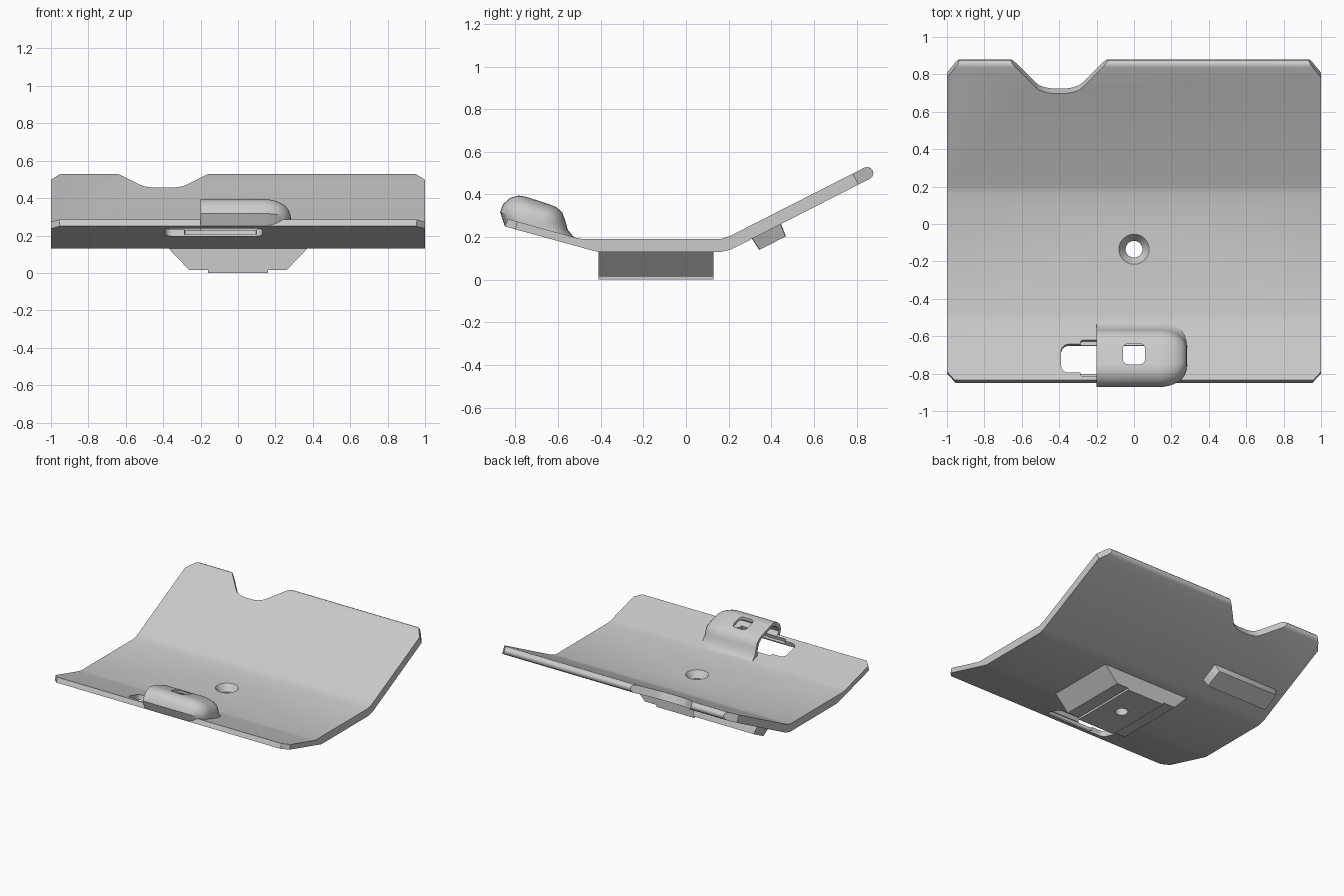
import bpy, bmesh
from math import sin, cos, pi, radians
from mathutils import Matrix, Vector

if "Cube" in bpy.data.objects:
    bpy.data.objects.remove(bpy.data.objects["Cube"])

grey = bpy.data.materials.new("light grey")
grey.use_nodes = True
grey.diffuse_color = (0.6, 0.6, 0.6, 1)
grey.node_tree.nodes["Principled BSDF"].inputs["Base Color"].default_value = (0.6, 0.6, 0.6, 1)


def loft(name, rings):
    """Skin a list of equal-length point rings and cap both ends."""
    bm = bmesh.new()
    loops = [[bm.verts.new(p) for p in ring] for ring in rings]
    n = len(loops[0])
    for a, b in zip(loops, loops[1:]):
        for i in range(n):
            j = (i + 1) % n
            bm.faces.new((a[i], a[j], b[j], b[i]))
    bm.faces.new(loops[0])
    bm.faces.new(loops[-1])
    bmesh.ops.recalc_face_normals(bm, faces=bm.faces)
    mesh = bpy.data.meshes.new(name)
    bm.to_mesh(mesh)
    bm.free()
    mesh.materials.append(grey)
    obj = bpy.data.objects.new(name, mesh)
    bpy.context.collection.objects.link(obj)
    return obj


def prism(name, pts, frame, low, high, taper=(1, 1)):
    """Extrude a 2D outline along the frame's z axis; taper scales the low end."""
    bottom = [frame @ Vector((x * taper[0], y * taper[1], low)) for x, y in pts]
    top = [frame @ Vector((x, y, high)) for x, y in pts]
    return loft(name, [bottom, top])


def round_rect(x0, x1, y0, y1, r, steps=5):
    pts = []
    for k, (cx, cy) in enumerate([(x1 - r, y1 - r), (x0 + r, y1 - r),
                                  (x0 + r, y0 + r), (x1 - r, y0 + r)]):
        for s in range(steps + 1):
            a = (k + s / steps) * pi / 2
            pts.append((cx + r * cos(a), cy + r * sin(a)))
    return pts


def circle(r, n=32):
    return [(r * cos(2 * pi * i / n), r * sin(2 * pi * i / n)) for i in range(n)]


def cut(cutter, *targets):
    cutter.hide_render = True
    for obj in targets:
        mod = obj.modifiers.new("cut", "BOOLEAN")
        mod.operation = "DIFFERENCE"
        mod.solver = "EXACT"
        mod.object = cutter
        bpy.context.view_layer.objects.active = obj
        bpy.ops.object.modifier_apply(modifier=mod.name)
    bpy.data.objects.remove(cutter)


def slope(x, y, z, degrees):
    return Matrix.Translation((x, y, z)) @ Matrix.Rotation(radians(degrees), 4, "X")


BACK, FRONT = 27, -15.4
side_frame = Matrix(((0, 0, 1, 0), (1, 0, 0, 0), (0, 1, 0, 0), (0, 0, 0, 1)))
front_frame = Matrix.Translation((0, -0.14, 0)) @ Matrix.Rotation(pi / 2, 4, "X")

# Bent plate: side profile with a rounded rear tip
tip = [(0.85 + 0.029 * cos(radians(a)), 0.5 + 0.029 * sin(radians(a)))
       for a in range(-63, 118, 30)]
profile = ([(-0.85, 0.25), (-0.45, 0.14), (-0.41, 0.13), (0.16, 0.13), (0.21, 0.141)]
           + tip + [(0.21, 0.207), (0.16, 0.19), (-0.48, 0.19), (-0.52, 0.198), (-0.835, 0.285)])
plate = prism("bent_plate", profile, side_frame, -1, 1)

# Clipped corners and finger notch, cut square to each slope
back = slope(0, 0.85, 0.5, BACK)
front = slope(0, -0.843, 0.268, FRONT)
for s in (-1, 1):
    cut(prism("cutter", [(s * 0.93, 0.035), (s * 1.01, -0.075), (s * 1.1, -0.075), (s * 1.1, 0.1),
                         (s * 0.93, 0.1)], back, -0.1, 0.1), plate)
    cut(prism("cutter", [(s * 0.945, -0.01), (s * 1.01, 0.06), (s * 1.1, 0.06), (s * 1.1, -0.1),
                         (s * 0.945, -0.1)], front, -0.1, 0.1), plate)
half = [(0.275, 0.06), (0.26, 0.03), (0.13, -0.115), (0.105, -0.137), (0.07, -0.15), (0.04, -0.155)]
notch = [(-0.4 + x, y) for x, y in half] + [(-0.4 - x, y) for x, y in reversed(half)]
cut(prism("cutter", notch, back, -0.1, 0.1), plate)

# Mounting block with a slightly raised centre pad
right_half = [(0.38, 0.14), (0.26, 0.015), (0.16, 0.015), (0.16, 0)]
block = prism("mounting_block", right_half + [(-x, z) for x, z in reversed(right_half)],
              front_frame, -0.27, 0.27)

# Countersunk screw hole
hole = Matrix.Translation((0, -0.135, 0))
cut(prism("cutter", circle(0.045), hole, -0.1, 0.4), plate, block)
cut(prism("cutter", circle(0.082), hole, 0.14, 0.192, (0.55, 0.55)), plate)

# Rear foot under the back slope
foot = prism("rear_foot", round_rect(-0.285, 0.285, -0.078, 0.078, 0.01, 2),
             slope(-0.645, 0.378, 0.227, BACK), -0.062, 0.015, (0.91, 0.9))

# Hooded clip: lofted section closing into a dome on one end
section = [(-0.5, 0.185), (-0.53, 0.204), (-0.555, 0.235), (-0.567, 0.28), (-0.582, 0.318),
           (-0.61, 0.342), (-0.65, 0.357), (-0.75, 0.389), (-0.785, 0.395), (-0.825, 0.384),
           (-0.858, 0.355), (-0.872, 0.318), (-0.85, 0.252), (-0.7, 0.225)]


def ring(x, s, pts, c=(-0.71, 0.25)):
    return [(x, c[0] + (y - c[0]) * s, c[1] + (z - c[1]) * s) for y, z in pts]


def dome(x0, x1, reach, scale, pts):
    rings = [ring(x0, scale, pts)]
    for i in range(9):
        a = i / 8 * radians(86)
        rings.append(ring(x1 + reach * sin(a), scale * cos(a) ** 0.6, pts))
    return rings


clip = loft("clip_hood", dome(-0.2, 0.13, 0.155, 1, section))
hollow = section[2:12] + [(-0.84, 0.28), (-0.56, 0.21)]
cut(loft("cutter", dome(-0.25, 0.1, 0.14, 0.83, hollow)), clip)

# Slot through the lip, its stepped recess, and the window in the hood
lip = slope(0, -0.725, 0.226, FRONT)
cut(prism("cutter", round_rect(-0.39, 0.13, -0.08, 0.078, 0.04), lip, -0.06, 0.05), plate, clip)
cut(prism("cutter", round_rect(-0.285, 0.1, -0.1, 0.1, 0.01, 2), lip, 0.0, 0.045), plate, clip)
cut(prism("cutter", round_rect(-0.06, 0.06, -0.75, -0.64, 0.03), Matrix(), 0.31, 0.5), clip)

# Soft shading with crisp edges
for obj in (plate, block, foot, clip):
    bpy.ops.object.select_all(action="DESELECT")
    obj.select_set(True)
    bpy.context.view_layer.objects.active = obj
    bpy.ops.object.shade_smooth_by_angle(angle=radians(35))
